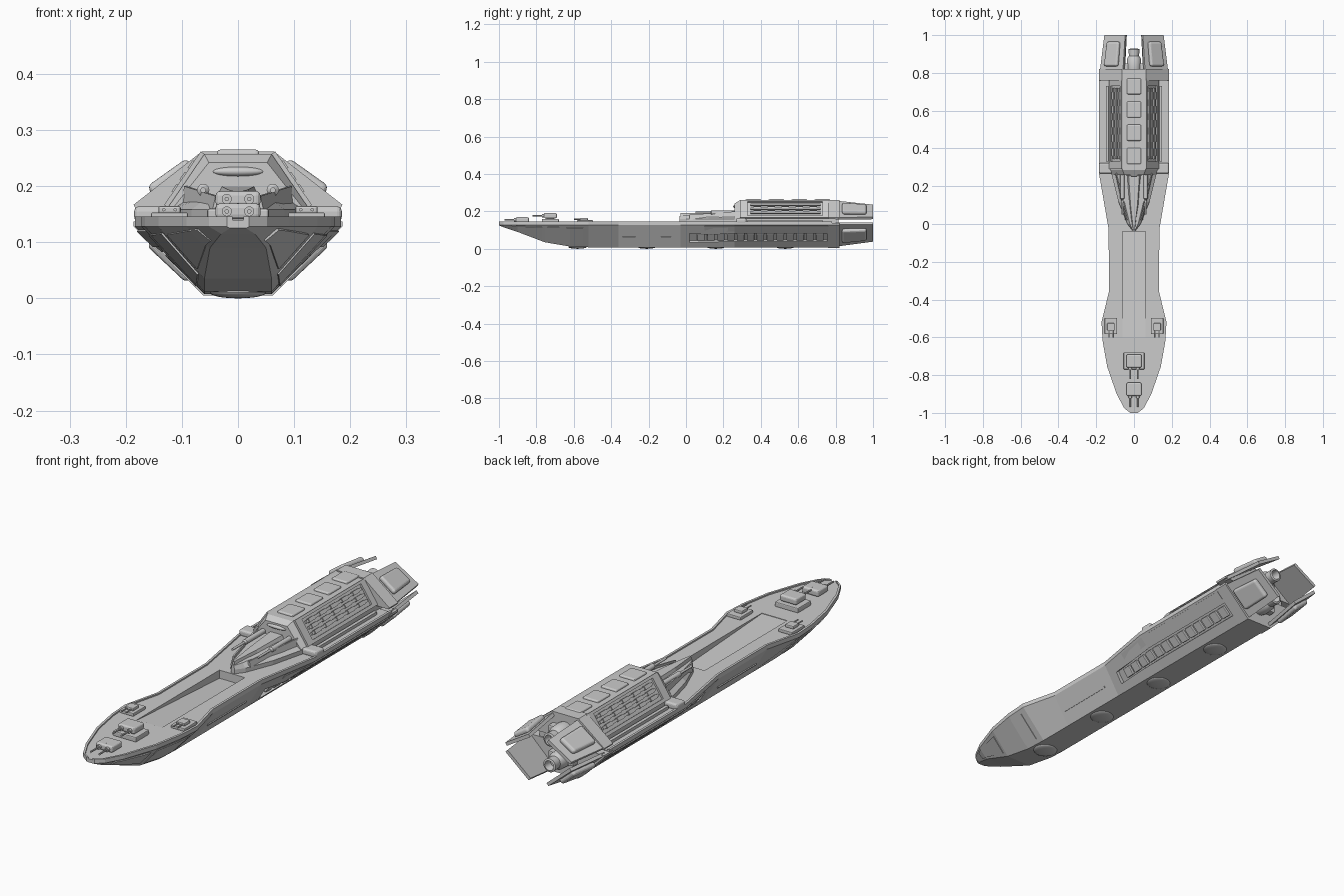
import bpy, bmesh, math
from mathutils import Vector

if "Cube" in bpy.data.objects:
    bpy.data.objects.remove(bpy.data.objects["Cube"])


def finish(name, bm, bevel=0, seg=2, smooth=False):
    bmesh.ops.recalc_face_normals(bm, faces=bm.faces)
    me = bpy.data.meshes.new(name)
    bm.to_mesh(me)
    bm.free()
    ob = bpy.data.objects.new(name, me)
    bpy.context.collection.objects.link(ob)
    if smooth:
        bpy.ops.object.select_all(action='DESELECT')
        ob.select_set(True)
        bpy.context.view_layer.objects.active = ob
        bpy.ops.object.shade_smooth_by_angle(angle=math.radians(35))
    if bevel:
        m = ob.modifiers.new("Bevel", 'BEVEL')
        m.width, m.segments = bevel, seg
    return ob


def loft(name, rings, **kw):
    """Skin rings of 3D points, capped at both ends."""
    bm = bmesh.new()
    vs = [[bm.verts.new(p) for p in r] for r in rings]
    n = len(vs[0])
    for a, b in zip(vs, vs[1:]):
        for i in range(n):
            j = (i + 1) % n
            bm.faces.new((a[i], a[j], b[j], b[i]))
    bm.faces.new(vs[0])
    bm.faces.new(vs[-1])
    return finish(name, bm, **kw)


def sym(y, half):
    """Closed ring mirrored in x from right-hand (x, z) points."""
    return [(x, y, z) for x, z in half] + [(-x, y, z) for x, z in reversed(half)]


def box(name, loc, size, **kw):
    x, y, z = loc
    a, b, c = (s / 2 for s in size)
    return loft(name, [[(x + i * a, v, z + k * c) for i, k in ((-1, -1), (1, -1), (1, 1), (-1, 1))]
                       for v in (y - b, y + b)], **kw)


def lathe(name, x, z, profile, n=20):
    """Revolve (radius, y) points about a line parallel to y."""
    return loft(name, [[(x + r * math.cos(2 * math.pi * i / n), y, z + r * math.sin(2 * math.pi * i / n))
                        for i in range(n)] for r, y in profile], smooth=True)


def dome(name, loc, scale):
    bm = bmesh.new()
    bmesh.ops.create_uvsphere(bm, u_segments=24, v_segments=12, radius=1)
    bmesh.ops.scale(bm, vec=scale, verts=bm.verts)
    bmesh.ops.translate(bm, vec=loc, verts=bm.verts)
    return finish(name, bm, smooth=True)


def strip(name, surf, ys, t0, t1, n0, n1, side, **kw):
    """Slab lying on a sloped side: t runs across the slope, n is outward height."""
    rings = []
    for y in ys:
        a, b = (Vector(p) for p in surf(y))
        d = (b - a).normalized()
        nrm = Vector((abs(d.y), -d.x if d.y > 0 else d.x))
        pts = [a.lerp(b, t) + nrm * n for t, n in ((t0, n0), (t1, n0), (t1, n1), (t0, n1))]
        rings.append([(side * p.x, y, p.y) for p in pts])
    return loft(name, rings, **kw)


def cut(ob, cutter):
    cutter.hide_render = True
    cutter.hide_set(True)
    m = ob.modifiers.new("Cut", 'BOOLEAN')
    m.operation, m.object, m.solver = 'DIFFERENCE', cutter, 'EXACT'


# Main hull: y, deck half width, keel half width, keel height
ST = [(-1, .02, .014, .125), (-.975, .052, .03, .115), (-.9, .092, .05, .09), (-.755, .142, .06, .035),
      (-.62, .166, .06, .012), (-.52, .172, .06, .008), (-.36, .133, .06, .008),
      (-.03, .134, .06, .008), (.26, .184, .06, .008), (.78, .184, .06, .008)]


def hull_at(y):
    for a, b in zip(ST, ST[1:]):
        if y <= b[0]:
            f = (y - a[0]) / (b[0] - a[0])
            return [p + (q - p) * f for p, q in zip(a, b)]
    return ST[-1]


def hull_side(y):
    _, w, k, z = hull_at(y)
    return (k, z), (w, .128)


hull = loft("main_hull", [sym(y, [(k, z), (w, .128), (w, .14)]) for y, w, k, z in ST])
cut(hull, loft("flight_trench_cutter", [sym(y, [(.06, z), (.06, .2)]) for y, z in ((-.6, .138), (-.04, .105))]))
for s in (-1, 1):
    cut(hull, strip("window_channel_cutter", hull_side, (.02, .26, .755), .25, .62, -.012, .03, s))
    loft("deck_rim", [[(s * (w - i), y, z) for i, z in ((.01, .136), (0, .136), (0, .146), (.01, .146))]
                      for y, w, _, _ in ST])
    # Hull side windows and plating
    for i in range(13):
        y = .06 + i * .053
        strip("hull_window", hull_side, (y, y + .04), .3, .57, -.014, 0, s, bevel=.003)
    strip("bow_panel", hull_side, (-.93, -.9, -.77), .15, .85, -.004, .003, s)
    strip("bow_panel_rear", hull_side, (-.74, -.62, -.55), .12, .88, -.004, .003, s)
    strip("waist_rail", hull_side, (-.34, -.08), .42, .47, -.002, .004, s)
    strip("upper_armour", hull_side, (.1, .26, .76), .72, .95, -.004, .004, s)
    # Small side turrets
    x = s * .122
    box("side_turret_base", (x, -.54, .146), (.066, .085, .014), bevel=.003)
    box("side_turret_house", (x, -.545, .158), (.04, .04, .014), bevel=.004)
    for dx in (-.01, .01):
        lathe("side_turret_barrel", x + dx, .158, [(.003, -.545), (.003, -.6)], 8)
    # Flank pods
    box("flank_pod", (s * .145, .295, .15), (.08, .056, .028), bevel=.009, seg=3)

# Keel domes
for y in (-.58, -.21, .16, .53):
    dome("keel_dome", (0, y, .01), (.05, .05, .01))

# Bow twin turrets
for y, z in ((-.875, .155), (-.725, .177)):
    if y > -.8:
        box("bow_turret_base", (0, y, .149), (.11, .09, .022), bevel=.004)
    lathe("bow_turret_stem", 0, .15, [(.02, y - .02), (.02, y + .02)], 12)
    box("bow_turret_house", (0, y, z), (.08, .07, .028), bevel=.008, seg=3)
    for dx in (-.02, .02):
        lathe("bow_turret_sleeve", dx, z, [(.009, y - .03), (.009, y - .045)], 12)
        lathe("bow_turret_barrel", dx, z, [(.004, y - .03), (.004, y - .095)], 10)

# Bridge prow with centre ridge and guns
loft("bridge_prow", [sym(y, [(w, .138), (w, .158), (w * .62, z)]) for y, w, z in
                     ((-.035, .008, .175), (0, .035, .178), (.12, .083, .182), (.28, .123, .185))])
loft("bridge_ridge", [sym(y, [(w, .16), (w * .6, z)]) for y, w, z in
                      ((-.03, .006, .19), (.1, .03, .194), (.28, .05, .2))])
for s in (-1, 1):
    lathe("prow_gun", s * .062, .193, [(.005, .05), (.005, .13), (.011, .135), (.011, .27)], 12)
    loft("prow_blade", [[(s * (x + i), y, z) for i, z in ((0, .155), (.012, .155), (.006, h), (0, h))]
                        for y, x, h in ((.02, .034, .182), (.27, .09, .2))])

# Superstructure
loft("superstructure", [sym(y, [(w, .138), (w, .162), (r, z)]) for y, w, r, z in
                        ((.26, .115, .052, .242), (.285, .125, .06, .257), (.8, .125, .06, .257))])
dome("bridge_window", (0, .264, .226), (.048, .012, .009))


def tower_side(y):
    return (.06, .257), (.125, .162)


for s in (-1, 1):
    strip("tower_frame_top", tower_side, (.29, .77), .0, .1, -.004, .008, s)
    strip("tower_frame_low", tower_side, (.29, .77), .88, 1, -.004, .008, s)
    for y in (.29, .73):
        strip("tower_frame_end", tower_side, (y, y + .04), .05, .95, -.004, .008, s)
    for t in (.2, .42, .64):
        strip("tower_slat", tower_side, (.345, .72), t, t + .1, -.003, .008, s)
        for i in range(5):
            y = .36 + i * .075
            strip("slat_block", tower_side, (y, y + .04), t - .02, t + .12, -.003, .011, s)
    box("deck_rail", (s * .142, .53, .146), (.014, .4, .014))
for i in range(4):
    box("roof_hatch", (0, .36 + i * .123, .257), (.075, .085, .016), bevel=.006, seg=3)


# Stern collars and the four engine shrouds
def upper_shroud(y):
    f = (y - .76) / .24
    return (.062 - .015 * f, .262 - .026 * f), (.187 - .03 * f, .166 + .004 * f)


def lower_shroud(y):
    f = (y - .76) / .24
    return (.06 - .013 * f, .006 + .032 * f), (.186 - .03 * f, .13)


loft("upper_collar", [sym(y, [(.183, .16), (.186, .167), (.064, .262)]) for y in (.76, .82)])
loft("lower_collar", [sym(y, [(.062, .005), (.186, .128), (.186, .137)]) for y in (.76, .82)])
box("stern_core", (0, .78, .148), (.25, .07, .05))
for s in (-1, 1):
    for nm, f in (("upper", upper_shroud), ("lower", lower_shroud)):
        strip(nm + "_shroud", f, (.8, 1), 0, 1, -.014, 0, s)
        strip(nm + "_shroud_panel", f, (.835, .965), .2, .8, -.006, .018, s, bevel=.011, seg=4)

# Stacked engines
for z in (.195, .085):
    lathe("engine", 0, z, [(.035, .8), (.039, .83), (.037, .875), (.027, .89), (.029, .925),
                           (.021, .928), (.016, .895), (.004, .895)])
    box("engine_mount", (0, .83, z), (.12, .04, .04), bevel=.005)
